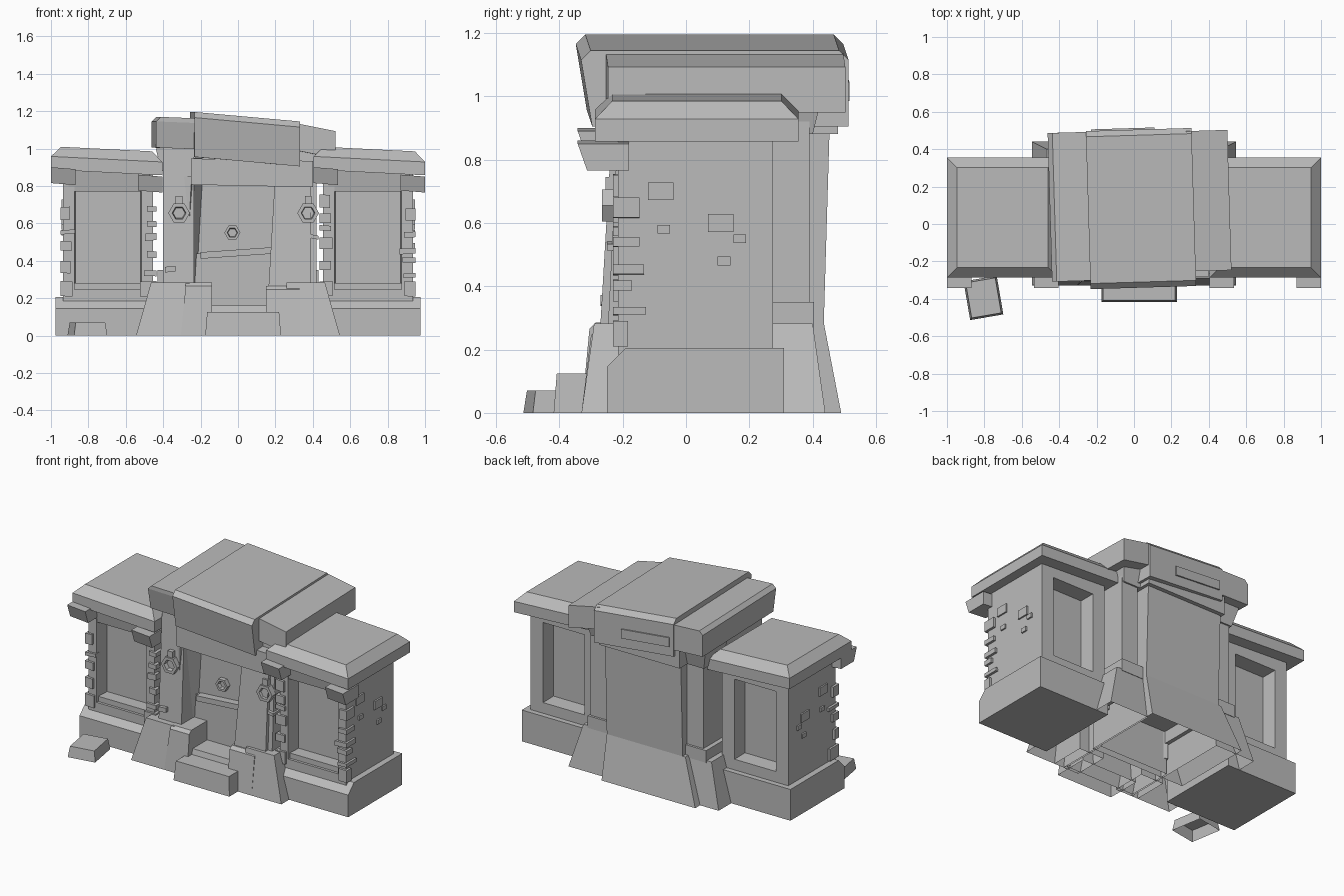
import bpy
import bmesh
import math
import random
from mathutils import Matrix

random.seed(4)

if "Cube" in bpy.data.objects:
    bpy.data.objects.remove(bpy.data.objects["Cube"], do_unlink=True)

grey = (.5, .5, .5, 1)
stone = bpy.data.materials.new("grey_stone")
stone.use_nodes = True
stone.diffuse_color = grey
stone.node_tree.nodes["Principled BSDF"].inputs["Base Color"].default_value = grey


def finish(name, bm):
    bmesh.ops.recalc_face_normals(bm, faces=bm.faces[:])
    mesh = bpy.data.meshes.new(name)
    bm.to_mesh(mesh)
    bm.free()
    mesh.materials.append(stone)
    obj = bpy.data.objects.new(name, mesh)
    bpy.context.collection.objects.link(obj)


def grow(x, y, amount, sides):
    """Corners of a rectangle widened on the named sides (left, right, front, back); repeats add up."""
    left = x[0] - amount * sides.count("l")
    right = x[1] + amount * sides.count("r")
    front = y[0] - amount * sides.count("f")
    back = y[1] + amount * sides.count("b")
    return (left, front), (right, front), (right, back), (left, back)


def sink(bm, face, border, taper, offset):
    """Frame a face and push its middle inwards."""
    bmesh.ops.inset_region(bm, faces=[face], thickness=border, use_even_offset=True)
    bmesh.ops.inset_region(bm, faces=[face], thickness=taper, use_even_offset=True)
    for vert in face.verts:
        vert.co += offset


def slab(name, x, y, z, flare=0, foot="lrfb", chamfer=0, edges="lrfb",
         side=1, slope=0, turn=0, niches=(), solid=False):
    """Stone block with a flared foot, chamfered top, tilt along x and optional niches.
    Blocks on the ground are open underneath unless solid."""
    bm = bmesh.new()
    bottom, top = z
    centre = side * sum(x) / 2
    levels = [(bottom, flare, foot), (top - chamfer, 0, "")]
    if chamfer:
        levels.append((top, -chamfer, edges))
    loops = []
    for height, amount, sides in levels:
        loop = []
        for px, py in grow(x, y, amount, sides):
            px *= side
            loop.append(bm.verts.new((px, py, height + slope * (px - centre))))
        loops.append(loop)
    for low, high in zip(loops, loops[1:]):
        for i in range(4):
            bm.faces.new((low[i - 1], low[i], high[i], high[i - 1]))
    if solid or bottom > 0:
        bm.faces.new(loops[0])
    bm.faces.new(loops[-1])
    bmesh.ops.recalc_face_normals(bm, faces=bm.faces[:])
    for direction, border in niches:
        face = max(bm.faces, key=lambda f: f.normal.y * direction)
        inward = -face.normal.copy()
        sink(bm, face, border, .006, inward * .1)
    pivot = (centre, sum(y) / 2, 0)
    bmesh.ops.rotate(bm, verts=bm.verts[:], cent=pivot, matrix=Matrix.Rotation(turn, 3, "Z"))
    finish(name, bm)


def hexagon(name, x, y, z, radius, rim):
    """Six-sided boss facing the front with a sunken middle."""
    bm = bmesh.new()
    bmesh.ops.create_cone(bm, cap_ends=True, segments=6, radius1=radius, radius2=radius, depth=.04)
    face = max(bm.faces, key=lambda f: f.normal.z)
    inward = -face.normal.copy()
    sink(bm, face, rim, rim / 4, inward * .025)
    facing = Matrix.Rotation(math.radians(90), 4, "X") @ Matrix.Rotation(math.radians(30), 4, "Z")
    bmesh.ops.transform(bm, verts=bm.verts[:], matrix=Matrix.Translation((x, y, z)) @ facing)
    finish(name, bm)


def quoins(name, edge, inward, side):
    """Uneven corner stones climbing the front edge of a wing."""
    height = .21
    thickness = .08
    while height < .72:
        width = random.uniform(.05, .09)
        depth = random.uniform(.03, .1)
        x = sorted((edge, edge + inward * width))
        slab(name, x=x, y=(-.23, depth - .22), z=(height, height + thickness),
             side=side, slope=random.uniform(-.08, .08))
        height += thickness + random.uniform(.01, .07)
        thickness = random.uniform(.02, .07)


# Loose bricks on the end walls: centre y, centre z, half length
end_bricks = [(-.08, .7, .04), (.11, .6, .04), (-.07, .58, .02), (.17, .55, .02), (.12, .48, .02)]

for side, word in ((1, "left"), (-1, "right")):
    # Wing: base, wall with niches, sill, lintel and hipped roof
    slab(word + "_wing_base", x=(.46, .975), y=(-.25, .31), z=(0, .205),
         chamfer=.06, edges="f", side=side, solid=True)
    slab(word + "_wing_wall", x=(.455, .935), y=(-.215, .275), z=(.185, .89),
         side=side, niches=((1, .09), (-1, .06)))
    slab(word + "_niche_sill", x=(.48, .91), y=(-.2, -.1), z=(.2, .28), side=side)
    slab(word + "_niche_lintel", x=(.47, .92), y=(-.23, -.1), z=(.77, .88),
         flare=-.02, foot="lrf", side=side)
    slab(word + "_wing_roof", x=(.405, 1), y=(-.287, .355), z=(.872, .997),
         chamfer=.054, side=side, slope=-.05)
    # Corbels under the front corners of the roof
    for inner, lift in ((.405, side * .02), (.87, side * -.02)):
        slab(word + "_eave_corbel", x=(inner, inner + .13), y=(-.342, -.18), z=(.79 + lift, .875 + lift),
             flare=-.03, foot="f", side=side, slope=-.08)
    quoins(word + "_outer_quoin", .95, -1, side)
    quoins(word + "_inner_quoin", .435, 1, side)
    for y, z, half in end_bricks:
        slab(word + "_end_brick", x=(.92, .945), y=(y - half, y + half),
             z=(z - half * .7, z + half * .7), side=side)
    # Footing and capital of the gate piers
    slab(word + "_pier_base", x=(.26, .465), y=(-.29, .4), z=(0, .283),
         flare=.04, foot="rrfb", side=side)
    slab(word + "_pier_plinth", x=(.25, .43), y=(.2, .405), z=(.27, .35), side=side)
    slab(word + "_pier_capital", x=(.25, .44), y=(.2, .43), z=(.88, 1),
         flare=-.03, foot="rb", side=side)

# Gate piers, leaning back towards the top
slab("right_pier", x=(-.4, -.235), y=(-.215, .39), z=(.2, 1.02), flare=.04, foot="f")
slab("left_pier", x=(.3, .42), y=(-.21, .39), z=(.2, 1), flare=.04, foot="f")
slab("left_inner_pier", x=(.2, .39), y=(-.235, .1), z=(.2, .88), flare=.04, foot="lf")
slab("right_jamb", x=(-.3, -.2), y=(-.23, 0), z=(.1, .85), flare=-.04, foot="r", turn=-.4)
slab("right_pier_chip", x=(-.39, -.335), y=(-.27, -.2), z=(.34, .37), slope=.1)
slab("left_pier_chip", x=(.33, .38), y=(-.26, -.2), z=(.36, .4), slope=.1)
slab("left_pier_upper_chip", x=(.36, .43), y=(-.25, -.18), z=(.52, .54), slope=-.2)

# Back wall with a spreading foot and a cornice
slab("back_wall_foot", x=(-.3, .27), y=(-.05, .435), z=(0, .285), flare=.055, foot="bll")
slab("back_wall", x=(-.28, .27), y=(-.05, .455), z=(.28, .95), flare=-.02, foot="b")
slab("back_cornice", x=(-.29, .29), y=(.2, .48), z=(.88, 1))

# Recessed door
slab("door_upper_panel", x=(-.25, .26), y=(-.1, 0), z=(.44, .85))
slab("door_lower_panel", x=(-.25, .26), y=(-.12, 0), z=(.1, .44))
slab("door_band", x=(-.2, .21), y=(-.15, -.05), z=(.425, .46), slope=.07)
hexagon("door_boss", x=-.03, y=-.11, z=.55, radius=.043, rim=.013)

# Threshold, plinths, step and fallen stone
slab("threshold", x=(-.25, .25), y=(-.27, 0), z=(0, .16), flare=.04, foot="f")
slab("right_door_plinth", x=(-.28, -.14), y=(-.305, -.1), z=(0, .285),
     flare=.025, foot="lf", chamfer=.02, edges="f")
slab("left_door_plinth", x=(.15, .33), y=(-.3, -.1), z=(0, .265),
     flare=.03, foot="f", chamfer=.02, edges="f")
slab("front_step", x=(-.165, .22), y=(-.408, -.2), z=(0, .125), flare=.01)
slab("loose_stone", x=(-.885, -.725), y=(-.49, -.3), z=(0, .07), flare=.01, turn=.17)

# Knockers hanging on the piers
for x, word in ((-.315, "right"), (.375, "left")):
    hexagon(word + "_knocker_ring", x=x, y=-.245, z=.655, radius=.058, rim=.018)
    slab(word + "_knocker_hook", x=(x - .018, x + .018), y=(-.255, -.19), z=(.69, .745))

# Door lintel and overlapping roof slabs, all slightly twisted
twist = .03
slab("door_lintel", x=(-.25, .4), y=(-.28, .1), z=(.8, .94), slope=-.02)
slab("main_roof_slab", x=(-.245, .32), y=(-.34, .505), z=(.93, 1.17),
     flare=-.035, foot="f", chamfer=.03, edges="fb", slope=-.09, turn=twist)
slab("right_roof_slab", x=(-.45, -.2), y=(-.305, .49), z=(1, 1.165),
     flare=-.03, foot="f", chamfer=.025, edges="l", slope=-.04, turn=twist)
slab("left_roof_slab", x=(.29, .51), y=(-.25, .5), z=(.97, 1.115), slope=-.2, turn=twist)
slab("back_plaque", x=(-.23, .11), y=(.48, .511), z=(1, 1.06), slope=-.09, turn=twist)
